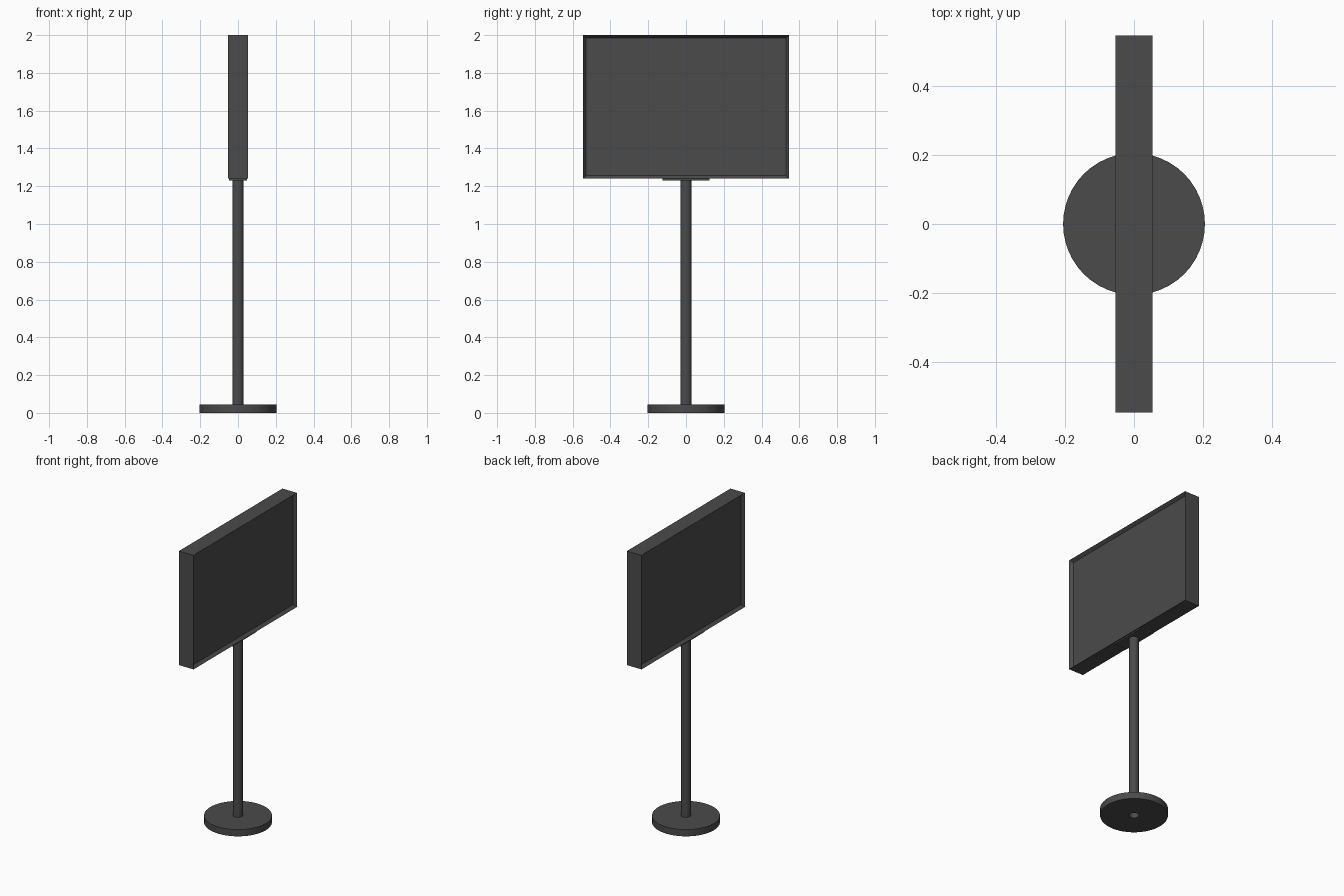
import bpy, bmesh, math
from mathutils import Matrix

if "Cube" in bpy.data.objects:
    bpy.data.objects.remove(bpy.data.objects["Cube"])

dark = bpy.data.materials.new("dark_metal")
dark.diffuse_color = (0.07, 0.07, 0.07, 1)
dark.use_nodes = True
dark.node_tree.nodes["Principled BSDF"].inputs["Base Color"].default_value = dark.diffuse_color


def finish(name, bm, smooth=False):
    bmesh.ops.recalc_face_normals(bm, faces=bm.faces[:])
    for f in bm.faces:
        f.smooth = smooth
    me = bpy.data.meshes.new(name)
    bm.to_mesh(me)
    bm.free()
    ob = bpy.data.objects.new(name, me)
    bpy.context.collection.objects.link(ob)
    me.materials.append(dark)
    if smooth:
        bpy.ops.object.select_all(action='DESELECT')
        ob.select_set(True)
        bpy.context.view_layer.objects.active = ob
        bpy.ops.object.shade_smooth_by_angle(angle=math.radians(35))
    return ob


def box(sx, sy, z0, z1):
    bm = bmesh.new()
    bmesh.ops.create_cube(bm, size=1, matrix=Matrix.Translation((0, 0, (z0 + z1) / 2))
                          @ Matrix.Diagonal((sx, sy, z1 - z0, 1)))
    return bm


def lathe(profile, sides, closed=False):
    bm = bmesh.new()
    vs = [bm.verts.new((r, 0, z)) for r, z in profile]
    es = [bm.edges.new(p) for p in zip(vs, vs[1:])]
    if closed:
        es.append(bm.edges.new((vs[-1], vs[0])))
    bmesh.ops.spin(bm, geom=vs + es, axis=(0, 0, 1), cent=(0, 0, 0),
                   angle=math.tau, steps=sides, use_duplicate=False)
    bmesh.ops.remove_doubles(bm, verts=bm.verts[:], dist=1e-5)
    return bm


# sign box with a recessed panel on both large faces
bm = box(0.108, 1.09, 1.24, 2.0)
sides = [f for f in bm.faces if abs(f.normal.x) > 0.9]
bmesh.ops.inset_individual(bm, faces=sides, thickness=0.023)
for f in sides:
    for v in f.verts:
        v.co.x -= math.copysign(0.02, v.co.x)
finish("sign_box", bm)

# mounting plate under the sign
finish("mounting_plate", box(0.095, 0.25, 1.231, 1.241))

# hollow pole, open at the bottom
finish("pole", lathe([(0.03, 0.0), (0.03, 1.235)], 32), True)

# round base with a hole for the pole
finish("base", lathe([(0.03, 0), (0.205, 0), (0.205, 0.045), (0.03, 0.045)], 48, True), True)
